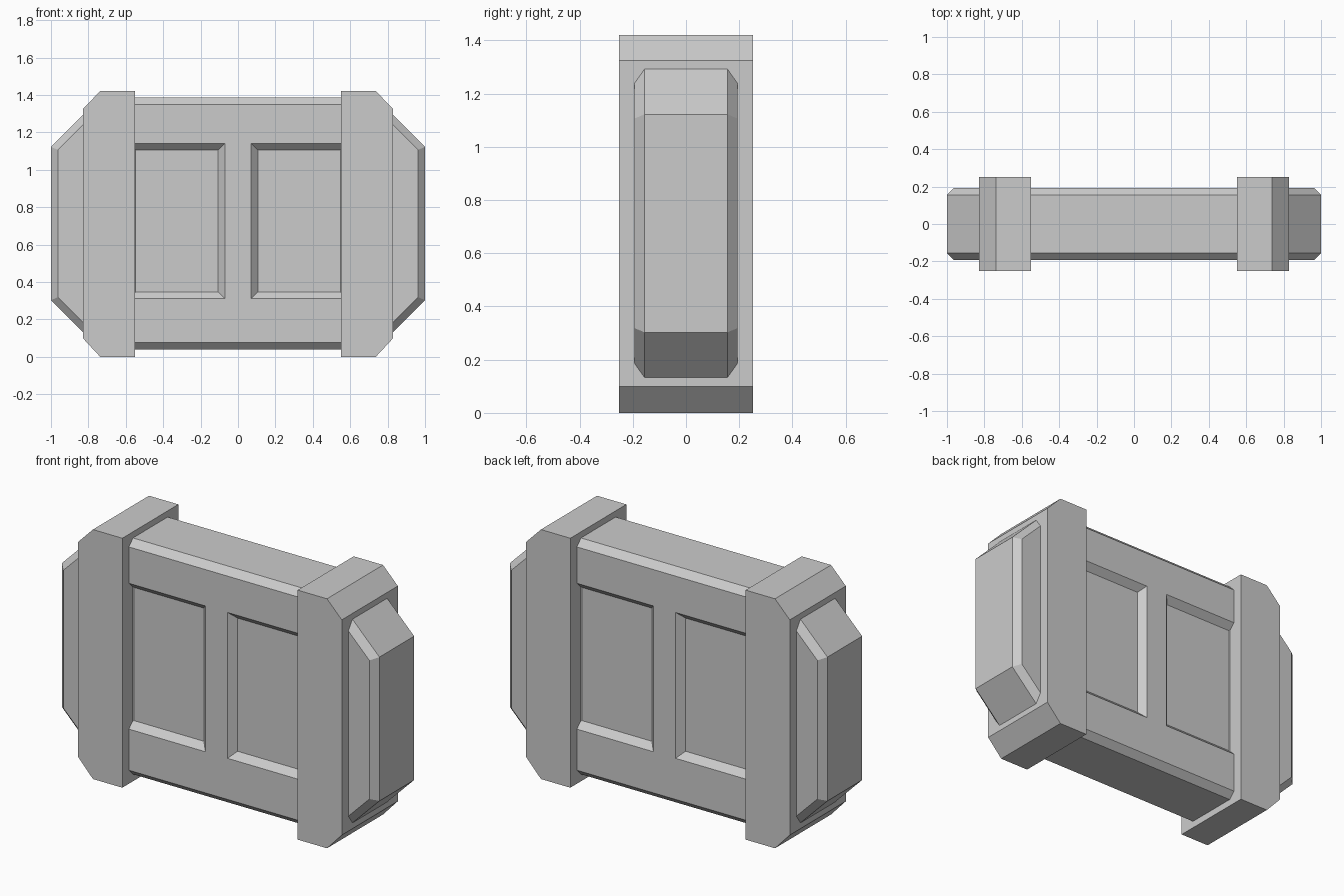
import bpy, bmesh

if "Cube" in bpy.data.objects:
    bpy.data.objects.remove(bpy.data.objects["Cube"])


def new_object(name, bm):
    bmesh.ops.recalc_face_normals(bm, faces=bm.faces[:])
    mesh = bpy.data.meshes.new(name)
    bm.to_mesh(mesh)
    bm.free()
    obj = bpy.data.objects.new(name, mesh)
    bpy.context.collection.objects.link(obj)
    return obj


def add_loft(bm, ring_a, y_a, ring_b, y_b):
    """Closed solid between two xz rings lying at two y positions."""
    a = [bm.verts.new((x, y_a, z)) for x, z in ring_a]
    b = [bm.verts.new((x, y_b, z)) for x, z in ring_b]
    caps = [bm.faces.new(a), bm.faces.new(b[::-1])]
    n = len(a)
    for i in range(n):
        j = (i + 1) % n
        bm.faces.new((a[i], b[i], b[j], a[j]))
    return caps


def rect(x0, x1, z0, z1):
    return [(x0, z0), (x1, z0), (x1, z1), (x0, z1)]


HALF = 0.193      # half thickness of the body
BEVEL = 0.037     # rim chamfer and panel depth

# Octagonal body with chamfered front and back rims
half_outline = [(0.737, 0.04), (1.0, 0.303), (1.0, 1.122), (0.737, 1.385)]
outline = half_outline + [(-x, z) for x, z in reversed(half_outline)]
bm = bmesh.new()
caps = add_loft(bm, outline, -HALF, outline, HALF)
rim = [e for f in caps for e in f.edges]
bmesh.ops.bevel(bm, geom=rim, offset=BEVEL, offset_type='OFFSET',
                segments=1, profile=0.5, affect='EDGES')
body = new_object("body", bm)

# Sloped panel recesses, two on the front and two on the back
bm = bmesh.new()
for sx in (-1, 1):
    for sy in (-1, 1):
        over = 0.02   # cutter continues past the surface with the same slope
        floor = [(sx * x, z) for x, z in rect(0.106, 0.547, 0.347, 1.105)]
        g = 0.036 * (1 + over / BEVEL)
        mouth = [(sx * x, z) for x, z in
                 rect(0.106 - g, 0.547 + g, 0.347 - g, 1.105 + g)]
        add_loft(bm, floor, sy * (HALF - BEVEL), mouth, sy * (HALF + over))
cutter = new_object("panel_cutter", bm)
cutter.hide_render = True
cut = body.modifiers.new("panels", 'BOOLEAN')
cut.operation = 'DIFFERENCE'
cut.solver = 'EXACT'
cut.object = cutter
bpy.context.view_layer.objects.active = body
bpy.ops.object.modifier_apply(modifier=cut.name)
bpy.data.objects.remove(cutter)

# Thick end bands with chamfered outer corners
band = [(0.552, 0), (0.737, 0), (0.83, 0.1), (0.83, 1.325),
        (0.737, 1.42), (0.552, 1.42)]
for side, sx in (("left", -1), ("right", 1)):
    bm = bmesh.new()
    ring = [(sx * x, z) for x, z in band]
    add_loft(bm, ring, -0.252, ring, 0.252)
    new_object(side + "_band", bm)
